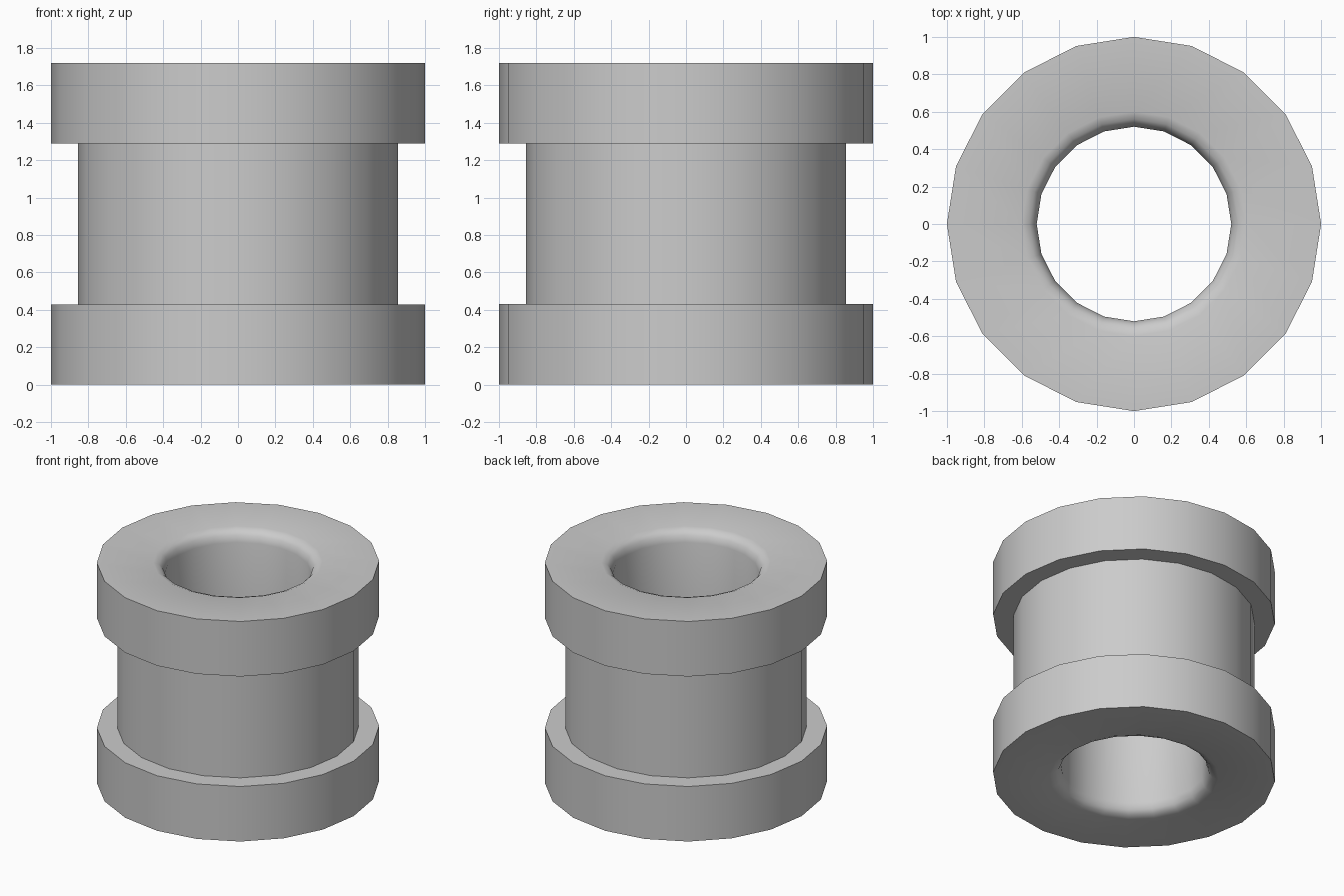
import bpy, bmesh, math
from mathutils import Matrix, Vector

old = bpy.data.objects.get("Cube")
if old:
    bpy.data.objects.remove(old, do_unlink=True)

SIDES = 20
HEIGHT = 1.72
FLANGE = 0.43

# Single plain grey finish
grey = bpy.data.materials.new("plain grey")
grey.use_nodes = True
colour = (0.6, 0.6, 0.6, 1)
grey.diffuse_color = colour
grey.node_tree.nodes["Principled BSDF"].inputs["Base Color"].default_value = colour

# Lower half of the section as (radius, height): rounded bore lip, flange, waist
half = [(0.52, 0.09), (0.535, 0.04), (0.56, 0.015), (0.60, 0.0),
        (1.0, 0.0), (1.0, FLANGE), (0.855, FLANGE)]
profile = half + [(r, HEIGHT - z) for r, z in reversed(half)]

# Revolve the closed section around z
bm = bmesh.new()
rings = []
for i in range(SIDES):
    turn = Matrix.Rotation(math.tau * i / SIDES, 3, 'Z')
    rings.append([bm.verts.new(turn @ Vector((r, 0, z))) for r, z in profile])
for i in range(SIDES):
    a, b = rings[i], rings[(i + 1) % SIDES]
    for j in range(len(profile)):
        k = (j + 1) % len(profile)
        bm.faces.new((a[j], b[j], b[k], a[k]))
bmesh.ops.recalc_face_normals(bm, faces=bm.faces)

mesh = bpy.data.meshes.new("flanged_bushing")
bm.to_mesh(mesh)
bm.free()
mesh.materials.append(grey)
bushing = bpy.data.objects.new("flanged_bushing", mesh)
bpy.context.collection.objects.link(bushing)

# Smooth the round walls, keep the flange rims sharp
bpy.ops.object.select_all(action='DESELECT')
bushing.select_set(True)
bpy.context.view_layer.objects.active = bushing
bpy.ops.object.shade_smooth_by_angle(angle=math.radians(35))
